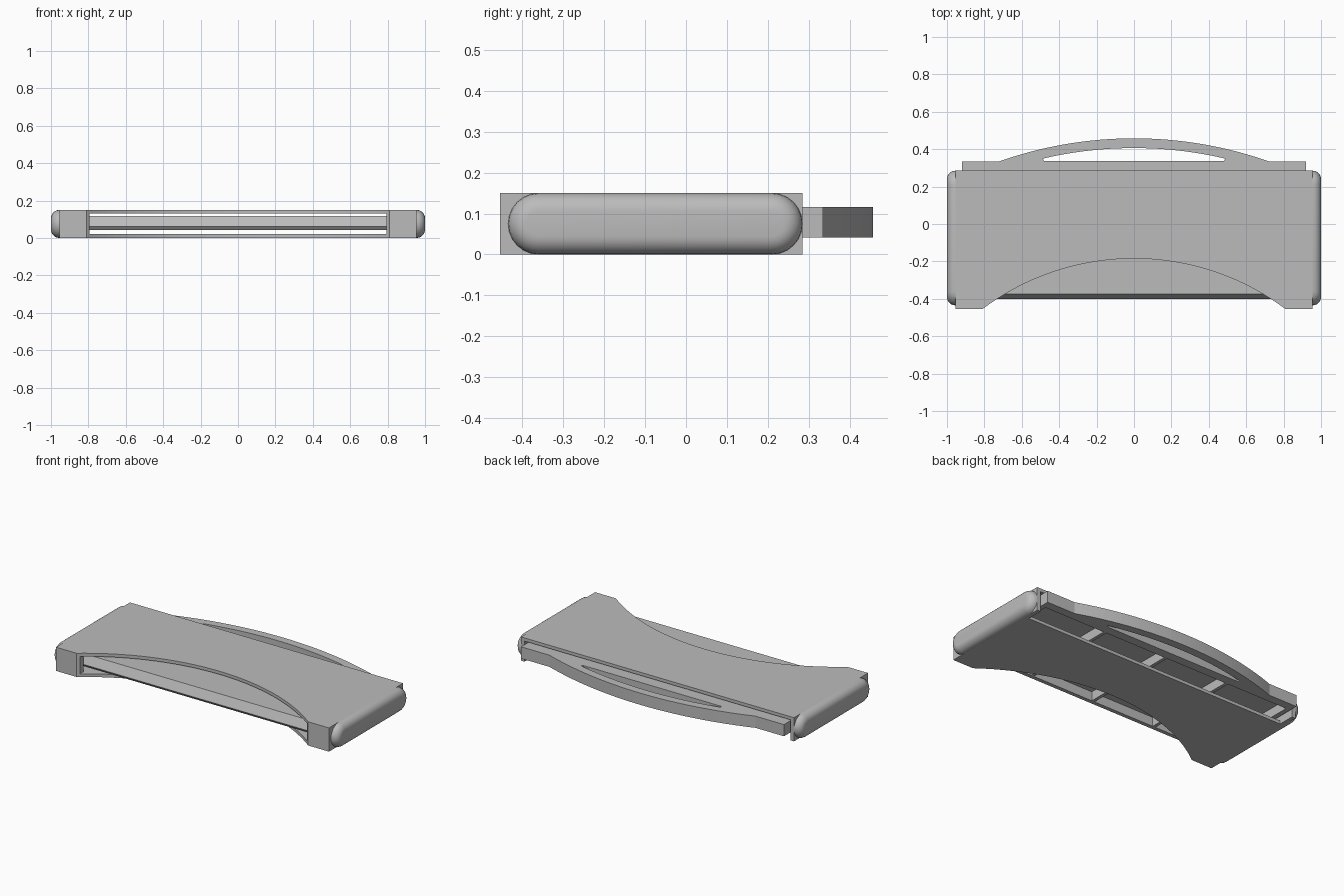
import bpy, bmesh, math
from mathutils import Vector

if "Cube" in bpy.data.objects:
    bpy.data.objects.remove(bpy.data.objects["Cube"])

grey = bpy.data.materials.new("plain grey")
grey.use_nodes = True
colour = (0.5, 0.5, 0.5, 1)
grey.diffuse_color = colour
grey.node_tree.nodes["Principled BSDF"].inputs["Base Color"].default_value = colour


def add_object(name, bm):
    bmesh.ops.recalc_face_normals(bm, faces=bm.faces)
    mesh = bpy.data.meshes.new(name)
    bm.to_mesh(mesh)
    bm.free()
    mesh.materials.append(grey)
    obj = bpy.data.objects.new(name, mesh)
    bpy.context.collection.objects.link(obj)
    return obj


def prism(name, outline, start, end, along="z"):
    """Extrude an outline along z (points are x, y) or along x (points are y, z)."""
    bm = bmesh.new()
    place = (lambda a, b: (a, b, start)) if along == "z" else (lambda a, b: (start, a, b))
    face = bm.faces.new([bm.verts.new(place(a, b)) for a, b in outline])
    moved = bmesh.ops.extrude_face_region(bm, geom=[face])["geom"]
    step = Vector((0, 0, end - start)) if along == "z" else Vector((end - start, 0, 0))
    bmesh.ops.translate(bm, verts=[v for v in moved if isinstance(v, bmesh.types.BMVert)], vec=step)
    return add_object(name, bm)


def box(x0, x1, y0, y1, z0, z1):
    return prism("cutter", [(x0, y0), (x1, y0), (x1, y1), (x0, y1)], z0, z1)


def arc(half, base, rise, steps=40):
    """Points of a circular arc from +half to -half."""
    radius = (half ** 2 + rise ** 2) / (2 * rise)
    limit = math.asin(half / radius)
    angles = [limit * (1 - 2 * i / steps) for i in range(steps + 1)]
    return [(radius * math.sin(t), base + rise - radius * (1 - math.cos(t))) for t in angles]


def carve(obj, cutters):
    """Subtract the cutters, bake the result and remove them."""
    for cutter in cutters:
        cutter.hide_render = True
        mod = obj.modifiers.new("cut", "BOOLEAN")
        mod.operation = "DIFFERENCE"
        mod.solver = "EXACT"
        mod.object = cutter
    graph = bpy.context.evaluated_depsgraph_get()
    mesh = bpy.data.meshes.new_from_object(obj.evaluated_get(graph))
    obj.modifiers.clear()
    obj.data = mesh
    for cutter in cutters:
        bpy.data.objects.remove(cutter)


# Sleeve: flat box with a curved scoop through its front
SIDE, FRONT, BACK, TOP = 0.955, -0.455, 0.285, 0.15
sleeve = prism("sleeve", [(SIDE, FRONT), (SIDE, BACK), (-SIDE, BACK), (-SIDE, FRONT)]
               + arc(0.81, FRONT, 0.27)[::-1], 0, TOP)
carve(sleeve, [
    box(-0.93, 0.93, -0.41, 0.4, 0.02, 0.13),     # cavity
    box(-0.795, 0.795, -0.5, -0.35, 0.02, 0.13),  # front mouth
    box(-0.93, 0.93, 0.18, 0.4, -0.1, 0.08),      # floor notch at the back
])

# Drawer: bowed handle at the back, compartments open underneath
LOW, HIGH, WIDE, NOSE = 0.042, 0.116, 0.92, -0.40
drawer = prism("drawer", [(-WIDE, NOSE), (WIDE, NOSE), (WIDE, 0.335)]
               + arc(0.72, 0.335, 0.123) + [(-WIDE, 0.335)], LOW, HIGH)
grip_hole = prism("cutter", [(-0.48, 0.338), (0.48, 0.338)] + arc(0.49, 0.349, 0.057), 0, 0.2)
upper_slope = prism("cutter", [(NOSE, 0.065), (-0.375, HIGH), (-0.375, 0.2), (-0.5, 0.2), (-0.5, 0.065)],
                    -1, 1, "x")
lower_slope = prism("cutter", [(NOSE, 0.06), (-0.385, LOW), (-0.385, 0), (-0.5, 0), (-0.5, 0.06)],
                    -1, 1, "x")
pockets = [box(0.45 * i + 0.01, 0.45 * i + 0.44, -0.36, 0.28, 0, 0.1) for i in range(-2, 2)]
carve(drawer, [grip_hole, upper_slope, lower_slope] + pockets)


# Rounded side pads
def side_pad(name, side):
    bm = bmesh.new()
    radius, steps, rings = 0.075, 12, []
    for i in range(7):
        t = i / 6 * math.pi / 2
        r = radius - 0.045 * (1 - math.cos(t))
        x = side * (SIDE + 0.045 * math.sin(t))
        ring = []
        for centre, begin in ((0.21, -math.pi / 2), (-0.36, math.pi / 2)):
            for k in range(steps + 1):
                a = begin + math.pi * k / steps
                ring.append(bm.verts.new((x, centre + r * math.cos(a), radius + r * math.sin(a))))
        rings.append(ring)
    for lower, upper in zip(rings, rings[1:]):
        for k in range(len(lower)):
            n = (k + 1) % len(lower)
            bm.faces.new((lower[k], lower[n], upper[n], upper[k]))
    bm.faces.new(rings[0])
    bm.faces.new(rings[-1])
    return add_object(name, bm)


for name, side in (("left_pad", 1), ("right_pad", -1)):
    pad = side_pad(name, side)
    bpy.ops.object.select_all(action="DESELECT")
    pad.select_set(True)
    bpy.context.view_layer.objects.active = pad
    bpy.ops.object.shade_smooth_by_angle(angle=math.radians(40))
